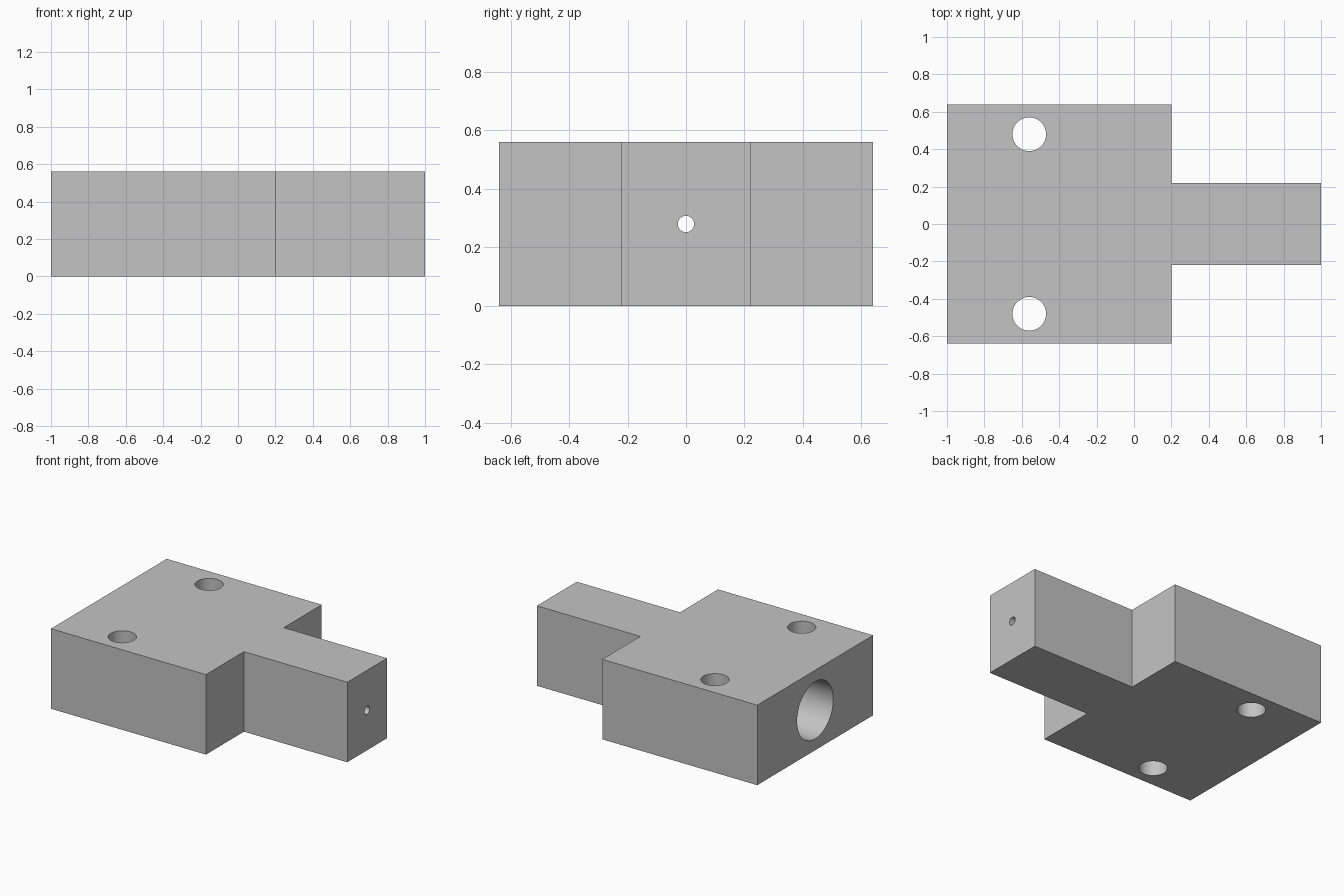
import bpy
import bmesh
import math

old = bpy.data.objects.get("Cube")
if old:
    bpy.data.objects.remove(old, do_unlink=True)

HEIGHT = 0.56

grey = bpy.data.materials.new("machined grey")
grey.use_nodes = True
colour = (0.55, 0.55, 0.55, 1)
grey.diffuse_color = colour
grey.node_tree.nodes["Principled BSDF"].inputs["Base Color"].default_value = colour

# T-shaped block: wide body with a narrow arm toward +x
half = [(-1, 0.64), (0.2, 0.64), (0.2, 0.22), (1, 0.22)]
outline = [(x, -y) for x, y in half] + half[::-1]
bm = bmesh.new()
base = bm.faces.new([bm.verts.new((x, y, 0)) for x, y in outline])
grown = bmesh.ops.extrude_face_region(bm, geom=[base])
top = [v for v in grown["geom"] if isinstance(v, bmesh.types.BMVert)]
bmesh.ops.translate(bm, verts=top, vec=(0, 0, HEIGHT))
bmesh.ops.recalc_face_normals(bm, faces=bm.faces)
mesh = bpy.data.meshes.new("mounting_block")
bm.to_mesh(mesh)
bm.free()
mesh.materials.append(grey)
block = bpy.data.objects.new("mounting_block", mesh)
bpy.context.collection.objects.link(block)


def drill(name, radius, depth, centre, along_x=False):
    """Cut a round hole through the block."""
    rotation = (0, math.pi / 2, 0) if along_x else (0, 0, 0)
    bpy.ops.mesh.primitive_cylinder_add(
        vertices=64, radius=radius, depth=depth, location=centre, rotation=rotation)
    cutter = bpy.context.object
    cutter.name = name
    cutter.hide_render = True
    cutter.data.materials.append(grey)
    bpy.ops.object.select_all(action="DESELECT")
    block.select_set(True)
    bpy.context.view_layer.objects.active = block
    cut = block.modifiers.new(name, "BOOLEAN")
    cut.operation = "DIFFERENCE"
    cut.solver = "EXACT"
    cut.object = cutter
    bpy.ops.object.modifier_apply(modifier=cut.name)
    bpy.data.objects.remove(cutter, do_unlink=True)


# Vertical bolt holes on both sides
for side in (-1, 1):
    drill("bolt_hole", 0.09, 1, (-0.56, side * 0.48, HEIGHT / 2))

# Wide bore from the -x end, then a fine hole out through the arm
drill("wide_bore", 0.2, 1.4, (-0.5, 0, HEIGHT / 2), along_x=True)
drill("fine_hole", 0.028, 1.2, (0.6, 0, HEIGHT / 2), along_x=True)

bpy.ops.object.shade_smooth_by_angle(angle=math.radians(30))
